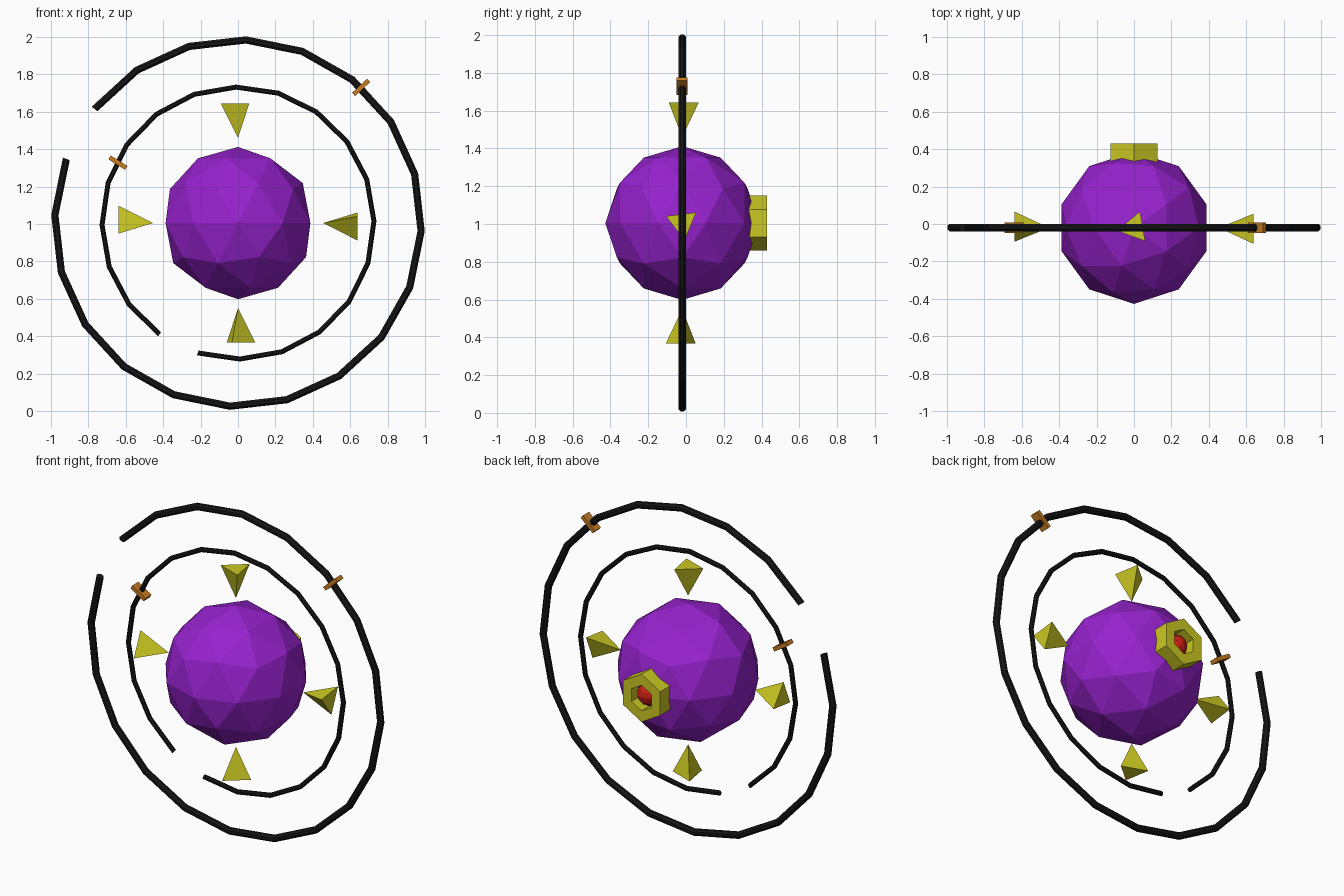
import bpy, bmesh, math
from mathutils import Vector, Matrix

if "Cube" in bpy.data.objects:
    bpy.data.objects.remove(bpy.data.objects["Cube"])

CENTRE = Vector((0, -0.02, 1.005))
PI = math.pi


def material(name, rgb):
    m = bpy.data.materials.new(name)
    m.diffuse_color = (*rgb, 1)
    m.use_nodes = True
    m.node_tree.nodes["Principled BSDF"].inputs["Base Color"].default_value = m.diffuse_color
    return m


PURPLE = material("purple", (0.31, 0.016, 0.62))
YELLOW = material("yellow", (0.60, 0.58, 0.016))
BLACK = material("black", (0.008, 0.008, 0.008))
ORANGE = material("orange", (0.57, 0.20, 0.015))
RED = material("red", (0.58, 0.014, 0.006))


def finish(bm, name, mat):
    bmesh.ops.recalc_face_normals(bm, faces=bm.faces)
    mesh = bpy.data.meshes.new(name)
    bm.to_mesh(mesh)
    bm.free()
    mesh.materials.append(mat)
    ob = bpy.data.objects.new(name, mesh)
    bpy.context.collection.objects.link(ob)
    return ob


def ball(name, mat, centre, radius):
    bm = bmesh.new()
    bmesh.ops.create_icosphere(
        bm, subdivisions=2, radius=radius,
        matrix=Matrix.Translation(centre) @ Matrix.Rotation(PI, 4, 'Z'))
    finish(bm, name, mat)


def open_ring(name, radius, thick, start_deg, sides=20, around=8):
    """Polygonal hoop in the xz plane with one segment left out."""
    bm = bmesh.new()
    loops = []
    for i in range(sides):
        a = math.radians(start_deg) + i * 2 * PI / sides
        out = Vector((math.cos(a), 0, math.sin(a)))
        loops.append([bm.verts.new(
            CENTRE + out * (radius + thick * math.cos(t)) + Vector((0, thick * math.sin(t), 0)))
            for t in (2 * PI * (k + 0.5) / around for k in range(around))])
    for p, q in zip(loops, loops[1:]):
        for k in range(around):
            j = (k + 1) % around
            bm.faces.new((p[k], p[j], q[j], q[k]))
    bm.faces.new(loops[0])
    bm.faces.new(loops[-1])
    finish(bm, name, BLACK)


def clip(name, x, z, tilt_deg, length):
    """Small flat block threaded on a hoop."""
    bm = bmesh.new()
    bmesh.ops.create_cube(
        bm, size=1,
        matrix=Matrix.Translation((x, CENTRE.y, z))
        @ Matrix.Rotation(-math.radians(tilt_deg), 4, 'Y')
        @ Matrix.Diagonal((length, 0.058, 0.024, 1)))
    finish(bm, name, ORANGE)


def spike(name, out, u, v, spin_deg):
    """Three-sided pyramid pointing at the core; u, v span its base."""
    bm = bmesh.new()
    base = []
    for k in range(3):
        a = math.radians(spin_deg + 120 * k)
        base.append(bm.verts.new(
            CENTRE + out * 0.638 + (u * math.cos(a) + v * math.sin(a)) * 0.093))
    tip = bm.verts.new(CENTRE + out * 0.455)
    bm.faces.new(base)
    for k in range(3):
        bm.faces.new((base[k], base[(k + 1) % 3], tip))
    finish(bm, name, YELLOW)


# core
ball("core", PURPLE, CENTRE, 0.407)

# hoops and their clips
open_ring("outer_hoop", 0.98, 0.021, 159.5)
open_ring("inner_hoop", 0.727, 0.0145, 252.8)
clip("outer_clip", 0.658, 1.73, 43, 0.11)
clip("inner_clip", -0.642, 1.328, 148, 0.105)

# four spikes, opposite ones point-mirrored
X, Y, Z = Vector((1, 0, 0)), Vector((0, 1, 0)), Vector((0, 0, 1))
spike("top_spike", Z, X, Y, 70)
spike("bottom_spike", -Z, X, Y, 250)
spike("right_spike", X, Y, Z, 37)
spike("left_spike", -X, Y, Z, 217)

# hexagonal socket on the back: four loops joined into a closed collar
bm = bmesh.new()
loops = [[bm.verts.new((r * math.sin(k * PI / 3), y, CENTRE.z + r * math.cos(k * PI / 3)))
          for k in range(6)]
         for r, y in ((0.146, 0.30), (0.146, 0.43), (0.078, 0.43), (0.078, 0.30))]
for i in range(4):
    p, q = loops[i], loops[(i + 1) % 4]
    for k in range(6):
        j = (k + 1) % 6
        bm.faces.new((p[k], p[j], q[j], q[k]))
finish(bm, "back_socket", YELLOW)

# red gem in the socket
ball("gem", RED, (0, 0.36, CENTRE.z), 0.066)
